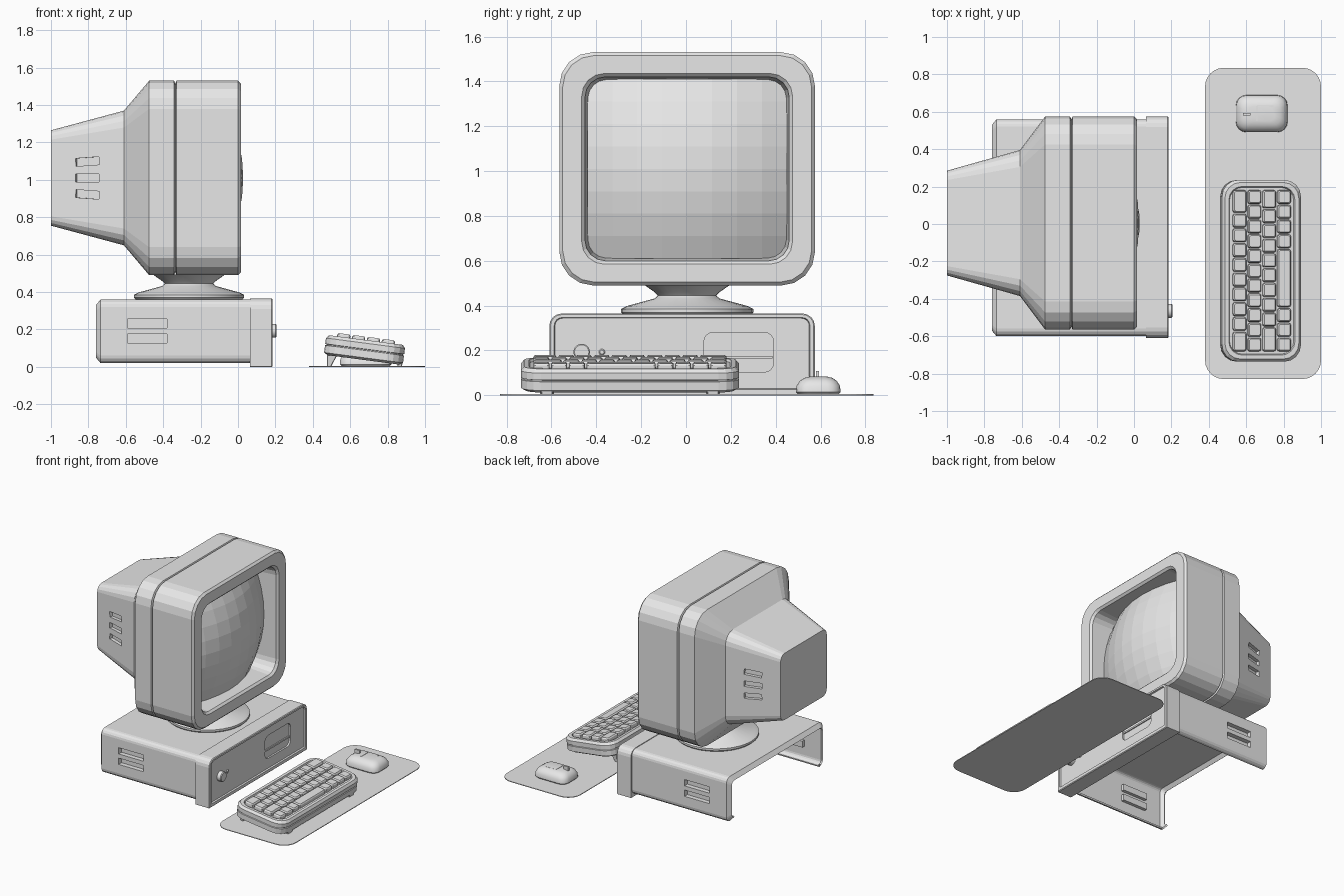
import bpy, bmesh, math
from mathutils import Matrix, Vector

old = bpy.data.objects.get("Cube")
if old:
    bpy.data.objects.remove(old, do_unlink=True)

mat = bpy.data.materials.new("plain_grey")
mat.use_nodes = True
GREY = (0.8, 0.8, 0.8, 1)
mat.diffuse_color = GREY
mat.node_tree.nodes["Principled BSDF"].inputs["Base Color"].default_value = GREY


# ---- helpers ----
def rounded(hu, hv, r, rb, segs):
    """Rounded rectangle; r rounds the upper corners, rb the lower ones."""
    pts = []
    for k, (su, sv) in enumerate([(1, 1), (-1, 1), (-1, -1), (1, -1)]):
        q = r if sv > 0 else rb
        for i in range(segs + 1):
            a = (k + i / segs) * math.pi / 2
            pts.append((su * (hu - q) + q * math.cos(a), sv * (hv - q) + q * math.sin(a)))
    return pts


def loft(bm, secs, axis="z", segs=4, caps=(True, True)):
    """Skin rounded sections (w, cu, cv, hu, hv, r, [rb]) along an axis."""
    rings = []
    for w, cu, cv, hu, hv, r, *rest in secs:
        rb = rest[0] if rest else r
        ring = []
        for u, v in rounded(hu, hv, r, rb, segs):
            p = (cu + u, cv + v, w) if axis == "z" else (w, cu + u, cv + v)
            ring.append(bm.verts.new(p))
        rings.append(ring)
    n = len(rings[0])
    for a, b in zip(rings, rings[1:]):
        for i in range(n):
            j = (i + 1) % n
            bm.faces.new((a[i], a[j], b[j], b[i]))
    if caps[0]:
        bm.faces.new(rings[0][::-1])
    if caps[1]:
        bm.faces.new(rings[-1])


def box(bm, centre, size, rot=None):
    m = Matrix.Translation(centre) @ (rot or Matrix()) @ Matrix.Diagonal((*size, 1))
    return bmesh.ops.create_cube(bm, size=1, matrix=m)["verts"]


def finish(bm, name, smooth=None, normals=True):
    if normals:
        bmesh.ops.recalc_face_normals(bm, faces=bm.faces[:])
    me = bpy.data.meshes.new(name)
    bm.to_mesh(me)
    bm.free()
    me.materials.append(mat)
    ob = bpy.data.objects.new(name, me)
    bpy.context.collection.objects.link(ob)
    bpy.ops.object.select_all(action="DESELECT")
    ob.select_set(True)
    bpy.context.view_layer.objects.active = ob
    if smooth:
        bpy.ops.object.shade_smooth_by_angle(angle=math.radians(smooth))
    return ob


def cut(ob, cutter):
    mod = ob.modifiers.new("cut", "BOOLEAN")
    mod.operation, mod.solver, mod.object = "DIFFERENCE", "EXACT", cutter
    cutter.hide_render = True
    bpy.context.view_layer.objects.active = ob
    bpy.ops.object.modifier_apply(modifier=mod.name)
    bpy.data.objects.remove(cutter, do_unlink=True)


def lathe(name, profile, centre, steps=32, smooth=30):
    bm = bmesh.new()
    vs = [bm.verts.new((r, 0, z)) for r, z in profile]
    es = [bm.edges.new(e) for e in zip(vs, vs[1:])]
    bmesh.ops.spin(bm, geom=vs + es, cent=(0, 0, 0), axis=(0, 0, 1),
                   angle=2 * math.pi, steps=steps)
    bmesh.ops.remove_doubles(bm, verts=bm.verts[:], dist=1e-4)
    ob = finish(bm, name, smooth)
    ob.location = centre
    return ob


# ---- monitor ----
MY, MZ = 0.005, 1.01


def msec(x, hy, hz, r):
    return (x, MY, MZ, hy, hz, r)


bm = bmesh.new()
loft(bm, [msec(-0.335, 0.555, 0.505, 0.14), msec(-0.328, 0.57, 0.52, 0.15),
          msec(0.0, 0.57, 0.52, 0.15), msec(0.015, 0.555, 0.505, 0.14),
          msec(0.015, 0.47, 0.425, 0.10), msec(0.0, 0.455, 0.41, 0.09),
          msec(-0.25, 0.435, 0.39, 0.075)], "x", caps=(False, True))
finish(bm, "monitor_frame")

bm = bmesh.new()
bmesh.ops.create_grid(bm, x_segments=8, y_segments=8, size=1)
for v in bm.verts:
    y, z = v.co.x * 0.445, v.co.y * 0.40
    v.co = (0.028 - 0.62 * (y * y + z * z), MY + y, MZ + z)
finish(bm, "screen", normals=False)

bm = bmesh.new()
loft(bm, [msec(-1.0, 0.28, 0.255, 0.05), msec(-0.61, 0.39, 0.36, 0.09),
          msec(-0.475, 0.57, 0.52, 0.15), msec(-0.342, 0.57, 0.52, 0.15),
          msec(-0.335, 0.555, 0.505, 0.14)], "x")
rear = finish(bm, "monitor_rear")
bm = bmesh.new()
for side in (-1, 1):
    for i in (-1, 0, 1):
        rot = (Matrix.Rotation(side * math.atan(0.28), 4, "Z")
               @ Matrix.Rotation(-0.07 * i, 4, "Y"))
        box(bm, (-0.805, MY + side * 0.335, MZ + i * 0.088), (0.13, 0.05, 0.042), rot)
cut(rear, finish(bm, "vent_cutter"))

# ---- swivel stand ----
lathe("swivel_stand", [(0, 0.355), (0.28, 0.355), (0.295, 0.37), (0.295, 0.385),
                       (0.27, 0.398), (0.145, 0.432), (0.13, 0.445), (0.145, 0.46),
                       (0.195, 0.495), (0, 0.495)], (-0.262, MY, 0))

# ---- computer case: open shell behind a thick front bezel ----
CY, CZ = -0.02, 0.19
bm = bmesh.new()
loft(bm, [(-0.76, CY, CZ, 0.55, 0.14, 0.03), (-0.735, CY, CZ, 0.58, 0.17, 0.04),
          (0.07, CY, CZ, 0.58, 0.17, 0.04)], "x", caps=(False, False))
bmesh.ops.recalc_face_normals(bm, faces=bm.faces[:])
under = [f for f in bm.faces
         if f.calc_center_median().z < 0.06 and abs(f.normal.y) < 0.1]
bmesh.ops.delete(bm, geom=under, context="FACES")
shell = finish(bm, "case_shell", normals=False)
solid = shell.modifiers.new("thickness", "SOLIDIFY")
solid.thickness, solid.offset = 0.012, -1
bpy.ops.object.modifier_apply(modifier=solid.name)

cutters, pockets = bmesh.new(), bmesh.new()
for side in (-1, 1):
    for z in (0.152, 0.232):
        wall = CY + side * 0.58
        box(cutters, (-0.485, wall, z), (0.21, 0.06, 0.048))
        vs = box(pockets, (-0.485, wall - side * 0.02, z), (0.21, 0.03, 0.048))
        outer = max({f for v in vs for f in v.link_faces},
                    key=lambda f: side * f.calc_center_median().y)
        bmesh.ops.delete(pockets, geom=[outer], context="FACES")
cut(shell, finish(cutters, "slot_cutter"))
finish(pockets, "case_vents")

BY, BZ = -0.0175, 0.1825
bm = bmesh.new()
loft(bm, [(0.065, BY, BZ, 0.592, BZ, 0.055, 0.004), (0.18, BY, BZ, 0.592, BZ, 0.055, 0.004),
          (0.185, BY, BZ, 0.587, BZ - 0.005, 0.05, 0.004),
          (0.185, BY, 0.187, 0.57, 0.16, 0.035, 0.004),
          (0.173, BY, 0.187, 0.567, 0.157, 0.035, 0.004)], "x")
bezel = finish(bm, "case_bezel")
bm = bmesh.new()
loft(bm, [(0.16, 0.235, 0.192, 0.155, 0.088, 0.04),
          (0.2, 0.235, 0.192, 0.155, 0.088, 0.04)], "x")
cut(bezel, finish(bm, "drive_cutter"))

bm = bmesh.new()
loft(bm, [(0.155, 0.235, 0.192, 0.15, 0.083, 0.038),
          (0.163, 0.235, 0.192, 0.15, 0.083, 0.038)], "x")
box(bm, (0.165, 0.235, 0.17), (0.012, 0.3, 0.012))
finish(bm, "disk_drive")

for name, r, y, tip in (("power_knob", 0.037, -0.465, 0.035), ("power_light", 0.014, -0.375, 0.008)):
    ob = lathe(name, [(0, -0.01), (r, -0.01), (r, tip - 0.005), (r - 0.005, tip), (0, tip)],
               (0.171, y, 0.193), 20)
    ob.rotation_euler.y = math.pi / 2

# ---- desk mat ----
bm = bmesh.new()
loft(bm, [(0, 0.69, 0.003, 0.31, 0.832, 0.1), (0.005, 0.69, 0.003, 0.31, 0.832, 0.1)], segs=6)
finish(bm, "desk_mat")

# ---- mouse ----
MX, MYY = 0.683, 0.59
bm = bmesh.new()
loft(bm, [(z, MX, MYY, hx, hy, r) for z, hx, hy, r in
          ((0.004, 0.128, 0.09, 0.05), (0.014, 0.138, 0.099, 0.055),
           (0.042, 0.136, 0.097, 0.055), (0.064, 0.122, 0.083, 0.05),
           (0.078, 0.10, 0.062, 0.04), (0.083, 0.07, 0.04, 0.03))])
finish(bm, "mouse_body", 35)
bm = bmesh.new()
box(bm, (0.602, 0.587, 0.08), (0.04, 0.014, 0.056))
box(bm, (0.657, MYY, 0.079), (0.006, 0.08, 0.012))
box(bm, (0.702, 0.63, 0.077), (0.09, 0.005, 0.012))
finish(bm, "mouse_wheel_and_buttons")

# ---- keyboard, tilted on its rear feet ----
KC, TILT = Vector((0.677, -0.25, 0.092)), 0.13
bm = bmesh.new()
loft(bm, [(z, 0, 0, 0.213 - d, 0.486 - d, 0.09 - d / 2) for z, d in
          ((-0.055, 0.02), (-0.043, 0.0), (-0.004, 0.0), (-0.002, 0.007), (0.002, 0.007),
           (0.004, 0.0), (0.035, 0.0), (0.052, 0.014), (0.052, 0.035), (0.04, 0.04))])
base = finish(bm, "keyboard_base")

rows = ([1.6] + [1] * 8 + [1.4], [1] * 11, [1.3] + [1] * 8 + [1.7], [1] * 4 + [4] + [1] * 3)
bm = bmesh.new()
for i, row in enumerate(rows):
    x, y, unit = (i - 1.5) * 0.08, 0.434, 0.868 / 11
    for size in row:
        half = size * unit / 2
        y -= half
        loft(bm, [(0.038, x, y, 0.036, half - 0.003, 0.01),
                  (0.062, x, y, 0.035, half - 0.004, 0.01),
                  (0.07, x, y, 0.029, half - 0.01, 0.007)], segs=2)
        y -= half
keys = finish(bm, "keys")
for ob in (base, keys):
    ob.location, ob.rotation_euler.y = KC, TILT

bm = bmesh.new()
for y in (-0.62, 0.12):
    loft(bm, [(0.004, 0.487, y, 0.012, 0.03, 0.004), (0.08, 0.508, y, 0.032, 0.04, 0.004)], segs=1)
    loft(bm, [(0.004, 0.865, y, 0.012, 0.025, 0.004), (0.03, 0.865, y, 0.016, 0.03, 0.004)], segs=1)
finish(bm, "keyboard_feet")
